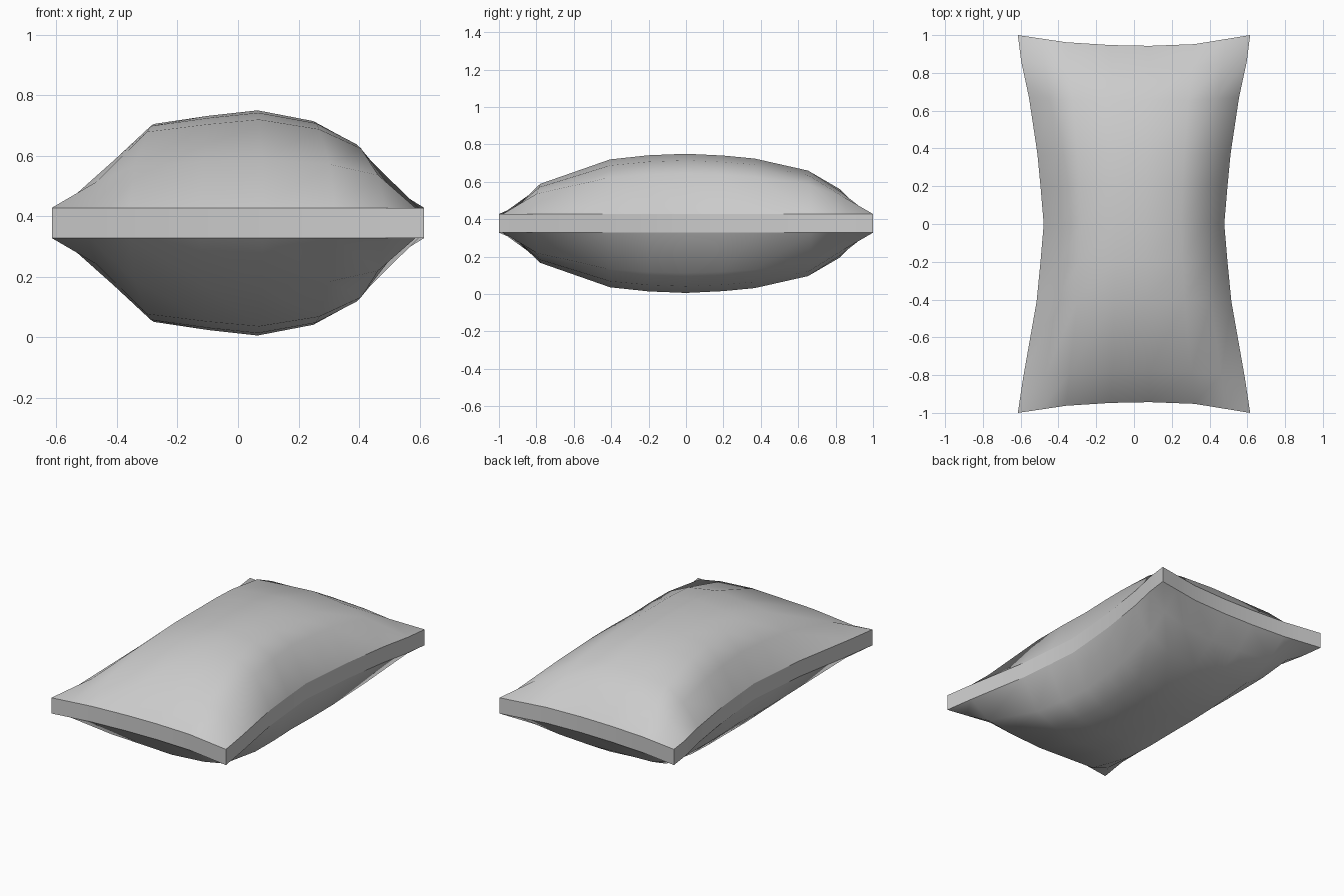
import bpy, bmesh

if "Cube" in bpy.data.objects:
    bpy.data.objects.remove(bpy.data.objects["Cube"])

# Cross-section profiles: (position, relative puff height)
ACROSS = [(-1, 0), (-.8, .53), (-.583, .86), (-.2, .945), (.135, 1), (.52, .89), (.79, .67), (1, 0)]
ALONG = [(-1, 0), (-.81, .5), (-.41, .906), (-.2, .975), (0, 1), (.2, .97),
         (.37, .92), (.67, .72), (.86, .41), (1, 0)]
# Concave outline: half width along y, half length across x
WIDTH = [(0, .478), (.2, .495), (.4, .514), (.67, .556), (.86, .597), (1, .615)]
LENGTH = [(-1, 1), (-.45, .95), (.4, .94), (1, 1)]
MID, HALF_SEAM, PUFF = .378, .05, .322


def lerp(table, t):
    for (a, p), (b, q) in zip(table, table[1:]):
        if t <= b:
            return p + (q - p) * (t - a) / (b - a)
    return table[-1][1]


bm = bmesh.new()


# One puffed face of the cushion (side = 1 top, -1 bottom)
def puffed_face(side):
    rows = []
    for v, g in ALONG:
        row = []
        for u, f in ACROSS:
            x = u * lerp(WIDTH, abs(v))
            y = v * (1 + (lerp(LENGTH, u) - 1) * v * v)
            row.append(bm.verts.new((x, y, MID + side * (HALF_SEAM + PUFF * f * g))))
        rows.append(row)
    for r, s in zip(rows, rows[1:]):
        for i in range(len(r) - 1):
            bm.faces.new((r[i], r[i + 1], s[i + 1], s[i]))
    # Boundary loop for the seam band
    return rows[0] + [r[-1] for r in rows[1:-1]] + rows[-1][::-1] + [r[0] for r in rows[-2:0:-1]]


top, bottom = puffed_face(1), puffed_face(-1)

# Upright seam band joining both faces
for i in range(len(top)):
    j = (i + 1) % len(top)
    bm.faces.new((bottom[i], bottom[j], top[j], top[i]))
bmesh.ops.recalc_face_normals(bm, faces=bm.faces)

# Smooth puffed faces, crisp seam edges
for f in bm.faces:
    f.smooth = True
loops = [set(top), set(bottom)]
for e in bm.edges:
    on_rim = any(e.verts[0] in s and e.verts[1] in s for s in loops)
    if on_rim or e.calc_face_angle(0) > 1.0:
        e.smooth = False

mesh = bpy.data.meshes.new("cushion")
bm.to_mesh(mesh)
bm.free()
cushion = bpy.data.objects.new("cushion", mesh)
bpy.context.collection.objects.link(cushion)
